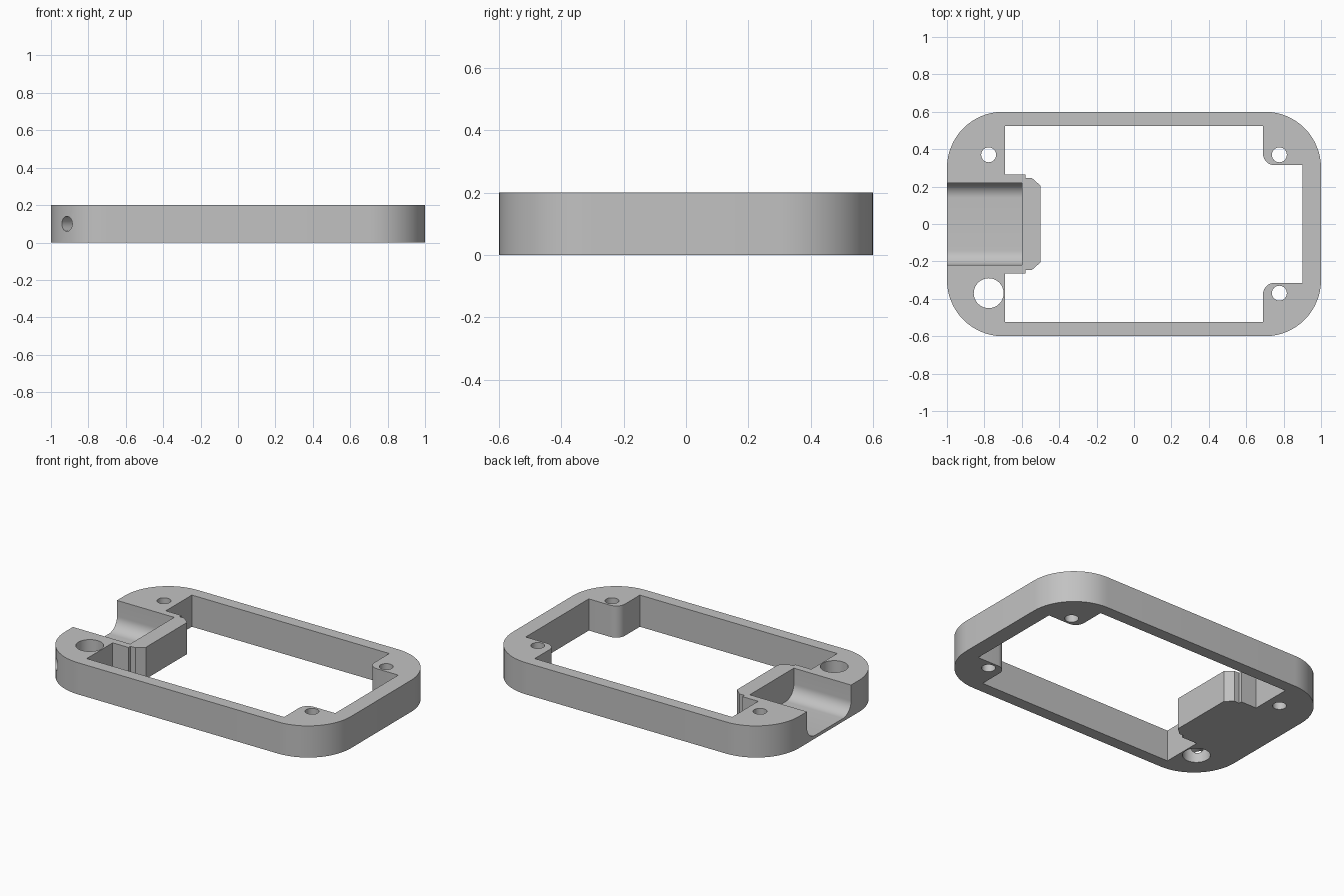
import bpy, bmesh
from math import cos, sin, pi, radians
from mathutils import Matrix, Vector

cube = bpy.data.objects.get("Cube")
if cube:
    bpy.data.objects.remove(cube, do_unlink=True)

H = 0.2       # frame height
OVER = 0.05   # cutter overshoot

grey = bpy.data.materials.new("plain_grey")
grey.use_nodes = True
COLOR = (0.54, 0.54, 0.54, 1)
grey.diffuse_color = COLOR
grey.node_tree.nodes["Principled BSDF"].inputs["Base Color"].default_value = COLOR


def arc(cx, cy, r, start, end, n=12):
    angles = [radians(start + (end - start) * i / n) for i in range(n + 1)]
    return [(cx + r * cos(a), cy + r * sin(a)) for a in angles]


def prism(name, profile, low, high, matrix=Matrix()):
    """Extrude a 2D outline between two heights."""
    bm = bmesh.new()
    face = bm.faces.new([bm.verts.new((x, y, low)) for x, y in profile])
    top = bmesh.ops.extrude_face_region(bm, geom=[face])["geom"]
    verts = [v for v in top if isinstance(v, bmesh.types.BMVert)]
    bmesh.ops.translate(bm, verts=verts, vec=(0, 0, high - low))
    bmesh.ops.transform(bm, matrix=matrix, verts=bm.verts)
    bmesh.ops.recalc_face_normals(bm, faces=bm.faces)
    mesh = bpy.data.meshes.new(name)
    bm.to_mesh(mesh)
    bm.free()
    mesh.materials.append(grey)
    obj = bpy.data.objects.new(name, mesh)
    bpy.context.collection.objects.link(obj)
    return obj


def circle(x, y, r):
    return arc(x, y, r, 0, 360, 32)[:-1]


def cut(target, cutter):
    mod = target.modifiers.new(cutter.name, 'BOOLEAN')
    mod.operation = 'DIFFERENCE'
    mod.solver = 'EXACT'
    mod.object = cutter
    cutter.hide_render = True
    bpy.context.view_layer.objects.active = target
    bpy.ops.object.modifier_apply(modifier=mod.name)
    bpy.data.objects.remove(cutter, do_unlink=True)


# Rounded outer body
R = 0.3
outline = (arc(0.7, 0.3, R, 0, 90, 16) + arc(-0.7, 0.3, R, 90, 180, 16)
           + arc(-0.7, -0.3, R, 180, 270, 16) + arc(0.7, -0.3, R, 270, 360, 16))
frame = prism("enclosure_frame", outline, 0, H)

# Central opening, leaving two screw bosses and a stepped tongue
half = [(0.9, 0.315)] + arc(0.75, 0.375, 0.06, 270, 180, 8) + [
    (0.69, 0.525), (-0.69, 0.525), (-0.69, 0.265), (-0.58, 0.265),
    (-0.58, 0.245), (-0.545, 0.245), (-0.5, 0.205)]
opening = half + [(x, -y) for x, y in reversed(half)]
cut(frame, prism("opening_cutter", opening, -OVER, H + OVER))

# Connector channel with rounded lower edges, open at one end
W, FLOOR, CR = 0.22, 0.02, 0.08
section = ([(W, H + OVER), (-W, H + OVER)]
           + arc(-W + CR, FLOOR + CR, CR, 180, 270)
           + arc(W - CR, FLOOR + CR, CR, 270, 360))
to_x = Matrix(((0, 0, 1, 0), (1, 0, 0, 0), (0, 1, 0, 0), (0, 0, 0, 1)))
cut(frame, prism("channel_cutter", section, -1 - OVER, -0.6, to_x))

# Vertical screw holes and the larger cable hole
HX, HY = 0.777, 0.37
for x, y, r in ((HX, HY, 0.04), (HX, -HY, 0.04), (-HX, HY, 0.04), (-HX, -HY, 0.08)):
    cut(frame, prism("hole_cutter", circle(x, y, r), -OVER, H + OVER))

# Diagonal side hole running from the corner into the cable hole
aim = Vector((-1, -1, 0)).to_track_quat('Z', 'Y').to_matrix().to_4x4()
place = Matrix.Translation((-HX, -HY, H / 2)) @ aim
cut(frame, prism("side_hole_cutter", circle(0, 0, 0.04), 0, 0.4, place))

# Smooth the curved walls and keep the edges crisp
bpy.ops.object.select_all(action='DESELECT')
frame.select_set(True)
bpy.context.view_layer.objects.active = frame
bpy.ops.object.shade_smooth_by_angle(angle=radians(30))
